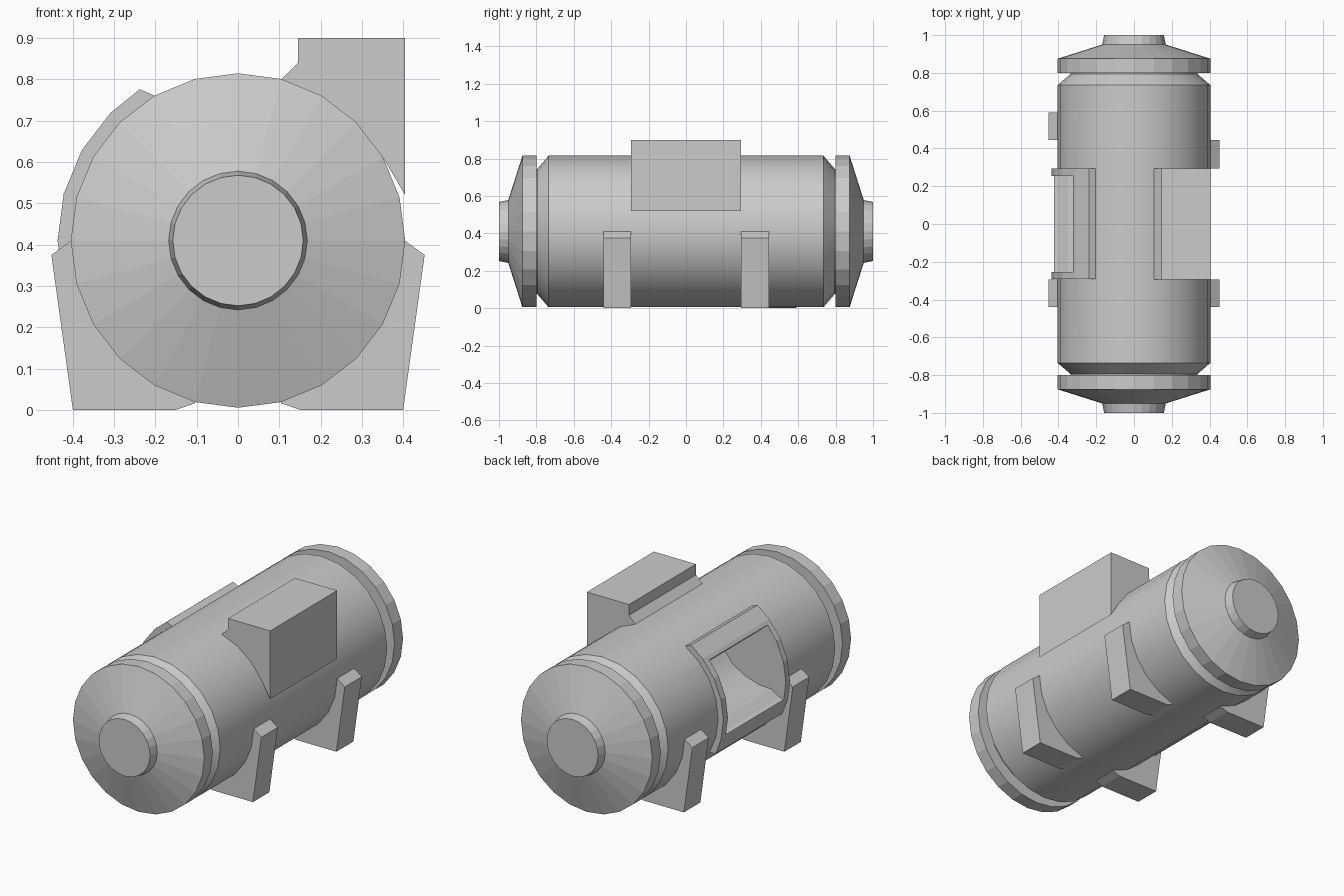
import bpy, bmesh
from math import sin, cos, radians, pi

if "Cube" in bpy.data.objects:
    bpy.data.objects.remove(bpy.data.objects["Cube"])

CZ, R, SIDES = 0.41, 0.405, 24


def make_object(name, bm):
    bmesh.ops.recalc_face_normals(bm, faces=bm.faces)
    mesh = bpy.data.meshes.new(name)
    bm.to_mesh(mesh)
    bm.free()
    ob = bpy.data.objects.new(name, mesh)
    bpy.context.collection.objects.link(ob)
    return ob


def lathe(name, profile):
    """Closed solid turned around the tank axis from (y, radius) pairs."""
    bm = bmesh.new()
    rings = []
    for y, r in profile:
        rings.append([bm.verts.new((r * sin(2 * pi * i / SIDES), y,
                                    CZ + r * cos(2 * pi * i / SIDES)))
                      for i in range(SIDES)])
    for a, b in zip(rings, rings[1:]):
        for i in range(SIDES):
            j = (i + 1) % SIDES
            bm.faces.new((a[i], a[j], b[j], b[i]))
    bm.faces.new(rings[0])
    bm.faces.new(rings[-1])
    return make_object(name, bm)


def prism(name, points, y0, y1):
    """Extrude an (x, z) outline from y0 to y1."""
    bm = bmesh.new()
    a = [bm.verts.new((x, y0, z)) for x, z in points]
    b = [bm.verts.new((x, y1, z)) for x, z in points]
    bm.faces.new(a)
    bm.faces.new(b)
    for i in range(len(a)):
        j = (i + 1) % len(a)
        bm.faces.new((a[i], a[j], b[j], b[i]))
    return make_object(name, bm)


def polar(deg, r):
    """Point on the left side, angle measured from the top."""
    t = radians(deg)
    return (-r * sin(t), CZ + r * cos(t))


def cut(ob, cutter):
    mod = ob.modifiers.new("opening", 'BOOLEAN')
    mod.operation = 'DIFFERENCE'
    mod.solver = 'EXACT'
    mod.object = cutter
    bpy.ops.object.select_all(action='DESELECT')
    bpy.context.view_layer.objects.active = ob
    ob.select_set(True)
    bpy.ops.object.modifier_apply(modifier=mod.name)


# Main barrel with tapered shoulders and recessed necks
body = lathe("tank_body", [(-0.82, 0.335), (-0.795, 0.335), (-0.735, R),
                           (0.735, R), (0.795, 0.335), (0.82, 0.335)])

# Flanged conical end caps
for s, side in ((-1, "front"), (1, "back")):
    lathe(side + "_end_cap", [(s * 0.80, R), (s * 0.875, R),
                              (s * 0.95, 0.168), (s * 1.0, 0.158)])

# Curved window frame on the left side
outer = [polar(a, 0.437) for a in (33, 45, 60, 75, 90, 105, 117)]
inner = [polar(a, 0.38) for a in (120, 105, 90, 75, 60, 45, 30)]
frame = prism("window_frame", [polar(30, R)] + outer + [polar(120, R)] + inner,
              -0.29, 0.295)

# Hollow behind the window
cutter = prism("window_cutter",
               [polar(48, 0.36), polar(48, 0.5), polar(75, 0.6), polar(103, 0.5),
                polar(103, 0.41), (-0.35, 0.35), (-0.27, 0.355), (-0.19, 0.38),
                (-0.11, 0.425), (-0.06, 0.49), (-0.06, 0.55)], -0.255, 0.255)
cut(body, cutter)
cut(frame, cutter)
bpy.data.objects.remove(cutter)

bpy.ops.object.select_all(action='DESELECT')
bpy.context.view_layer.objects.active = body
body.select_set(True)
bpy.ops.object.shade_smooth_by_angle(angle=radians(25))

# Equipment box on the upper right
prism("side_box", [(0.145, 0.90), (0.405, 0.90), (0.405, 0.52), (0.352, 0.61),
                   (0.26, 0.66), (0.10, 0.79), (0.105, 0.80), (0.145, 0.84)],
      -0.295, 0.295)

# Four splayed feet
foot = [(0.15, 0), (0.40, 0), (0.452, 0.375), (0.404, 0.41), (0.37, 0.40),
        (0.27, 0.18), (0.104, 0.03), (0.104, 0.016)]
for name, s, y0, y1 in (("front_right_foot", 1, -0.44, -0.295),
                        ("back_right_foot", 1, 0.295, 0.445),
                        ("front_left_foot", -1, -0.44, -0.295),
                        ("back_left_foot", -1, 0.445, 0.59)):
    prism(name, [(s * x, z) for x, z in foot], y0, y1)
